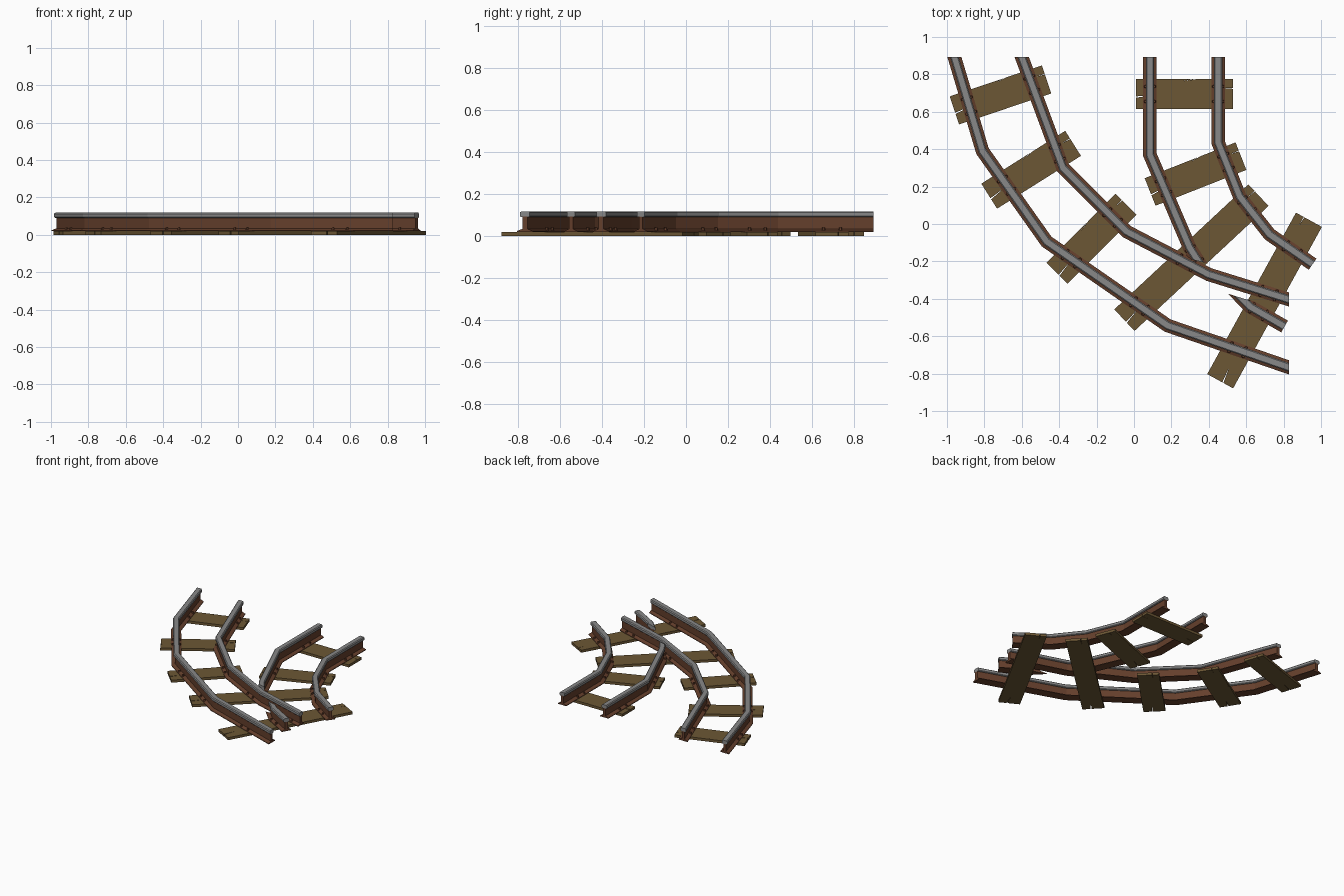
import bpy, bmesh, math
from mathutils import Vector as V, Matrix

if "Cube" in bpy.data.objects:
    bpy.data.objects.remove(bpy.data.objects["Cube"])


def material(name, rgb):
    m = bpy.data.materials.new(name)
    m.diffuse_color = (*rgb, 1)
    m.use_nodes = True
    m.node_tree.nodes["Principled BSDF"].inputs["Base Color"].default_value = m.diffuse_color
    return m


RUST = material("rust", (0.13, 0.05, 0.025))
STEEL = material("steel", (0.25, 0.25, 0.25))
WOOD = material("wood", (0.15, 0.095, 0.035))


def finish(bm, name, mat):
    bmesh.ops.recalc_face_normals(bm, faces=bm.faces)
    me = bpy.data.meshes.new(name)
    bm.to_mesh(me)
    bm.free()
    me.materials.append(mat)
    ob = bpy.data.objects.new(name, me)
    bpy.context.collection.objects.link(ob)
    return ob


def mirrored(half):
    return half + [(-x, z) for x, z in reversed(half)]


# half cross-sections (sideways, height)
BODY = mirrored([(0.036, 0.019), (0.036, 0.024), (0.011, 0.034), (0.011, 0.092)])
HEAD = mirrored([(0.017, 0.09), (0.022, 0.095), (0.022, 0.112), (0.016, 0.118)])


def sweep(path, profile, cuts, name, mat):
    """Mitred sweep; cuts give the direction of each end face (None = square)."""
    pts = [V(p) for p in path]
    dirs = [(b - a).normalized() for a, b in zip(pts, pts[1:])]
    normal = lambda d: V((-d.y, d.x))
    bm = bmesh.new()
    rings = []
    for i, p in enumerate(pts):
        n = normal(dirs[min(i, len(dirs) - 1)])
        if 0 < i < len(pts) - 1:
            across = normal(dirs[i - 1]) + n
        else:
            cut = cuts[0] if i == 0 else cuts[1]
            across = V(cut) if cut else n
        across = across / across.dot(n)
        rings.append([bm.verts.new((p.x + across.x * s, p.y + across.y * s, z))
                      for s, z in profile])
    k = len(profile)
    for a, b in zip(rings, rings[1:]):
        for j in range(k):
            bm.faces.new((a[j], a[(j + 1) % k], b[(j + 1) % k], b[j]))
    bm.faces.new(rings[0])
    bm.faces.new(rings[-1])
    return finish(bm, name, mat)


X, Y = (1, 0), (0, 1)
rails = {
    "outer_left": ([(-.96, .892), (-.81, .39), (-.467, -.094), (.18, -.543), (.83, -.767)], (X, Y)),
    "inner_left": ([(-.60, .892), (-.38, .30), (-.04, -.04), (.40, -.27), (.83, -.404)], (X, Y)),
    "inner_right": ([(.085, .892), (.085, .37), (.297, -.125), (.343, -.198)], (X, (.067, -.017))),
    "short_tail": ([(.574, -.395), (.62, -.442), (.805, -.548)], ((.955, -.297), None)),
    "outer_right": ([(.45, .892), (.45, .435), (.565, .147), (.725, -.056), (.955, -.215)], (X, None)),
}
# centre x, y, length, angle of each sleeper
sleepers = [(-.714, .69, .52, 18.6), (-.55, .29, .53, 32.2), (-.227, -.078, .522, 45),
            (.307, -.18, .98, 43), (.698, -.409, .985, 61.2), (.27, .695, .52, 0),
            (.329, .267, .522, 21.5)]

# rails
for name, (path, cuts) in rails.items():
    sweep(path, BODY, cuts, name + "_rail_body", RUST)
    sweep(path, HEAD, cuts, name + "_rail_head", STEEL)

# wooden sleepers with thin splits in their outline
for i, (cx, cy, length, ang) in enumerate(sleepers):
    l, w = length / 2, 0.079
    outline = [(-l, -w), (l, -w), (l, .35 * w), (l - .05, .4 * w), (l, .35 * w + .004), (l, w),
               (.06, w), (-.01, w * .88), (.045, w), (-l, w),
               (-l, -.25 * w + .007), (-l + .09, -.08 * w), (-l, -.25 * w)]
    bm = bmesh.new()
    f = bm.faces.new([bm.verts.new((x, y, 0)) for x, y in outline])
    ext = bmesh.ops.extrude_face_region(bm, geom=[f])
    bmesh.ops.translate(bm, vec=(0, 0, .02),
                        verts=[v for v in ext["geom"] if isinstance(v, bmesh.types.BMVert)])
    ob = finish(bm, "sleeper_%d" % (i + 1), WOOD)
    ob.location = (cx, cy, 0)
    ob.rotation_euler.z = math.radians(ang)

# bolts on the rail feet wherever a rail crosses a sleeper
bm = bmesh.new()
for path, _ in rails.values():
    for a, b in zip(path, path[1:]):
        a, b = V(a), V(b)
        d = (b - a).normalized()
        n = V((-d.y, d.x))
        for cx, cy, length, ang in sleepers:
            c, r = V((cx, cy)), math.radians(ang)
            t = V((math.cos(r), math.sin(r)))
            den = d.x * t.y - d.y * t.x
            if abs(den) < .2:
                continue
            q = c - a
            along = (q.x * t.y - q.y * t.x) / den
            hit = a + d * along
            if not 0 <= along <= (b - a).length or (hit - c).length > length / 2:
                continue
            for s in (-.04, .04):
                for side in (-.024, .024):
                    p = hit + d * s + n * side
                    bmesh.ops.create_cone(bm, cap_ends=True, segments=6, radius1=.009,
                                          radius2=.007, depth=.014,
                                          matrix=Matrix.Translation((p.x, p.y, .033)))
finish(bm, "rail_bolts", RUST)
